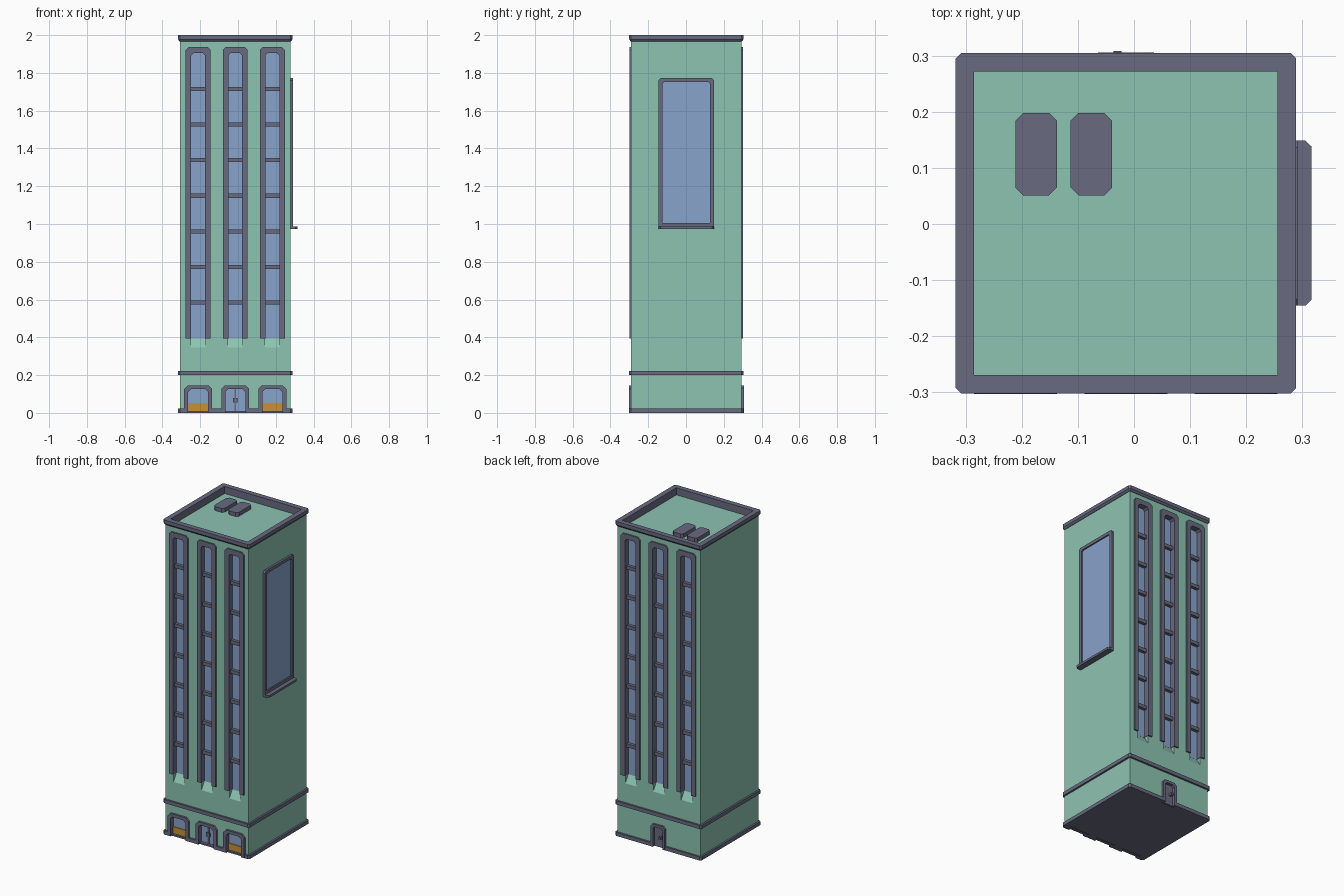
import bpy, bmesh

if "Cube" in bpy.data.objects:
    bpy.data.objects.remove(bpy.data.objects["Cube"])

CX, CY, H = -0.0145, 0.0015, 0.292      # building centre and wall half-width


def material(name, rgb):
    m = bpy.data.materials.new(name)
    m.diffuse_color = (*rgb, 1)
    m.use_nodes = True
    m.node_tree.nodes["Principled BSDF"].inputs["Base Color"].default_value = m.diffuse_color
    return m


GREEN = material("green_wall", (0.266, 0.546, 0.445))
DARK = material("slate_trim", (0.138, 0.147, 0.216))
GLASS = material("blue_glass", (0.25, 0.366, 0.597))
ORANGE = material("orange_panel", (0.578, 0.283, 0.038))


# wall coordinates: u along the wall, d depth into the wall, z up
def front(u, d, z):
    return (CX + u, CY - H + d, z)


def back(u, d, z):
    return (CX - u, CY + H - d, z)


def right(u, d, z):
    return (CX + H - d, CY + u, z)


def bridge(name, rings, mat, cyclic=False):
    """Skin a list of equal rings; cap the ends unless cyclic."""
    bm = bmesh.new()
    vs = [[bm.verts.new(p) for p in r] for r in rings]
    n = len(vs[0])
    pairs = list(zip(vs, vs[1:])) + ([(vs[-1], vs[0])] if cyclic else [])
    for a, b in pairs:
        for i in range(n):
            j = (i + 1) % n
            bm.faces.new((a[i], a[j], b[j], b[i]))
    if not cyclic:
        bm.faces.new(vs[0])
        bm.faces.new(vs[-1])
    bmesh.ops.remove_doubles(bm, verts=bm.verts, dist=1e-5)
    bmesh.ops.recalc_face_normals(bm, faces=bm.faces)
    me = bpy.data.meshes.new(name)
    bm.to_mesh(me)
    bm.free()
    me.materials.append(mat)
    ob = bpy.data.objects.new(name, me)
    bpy.context.collection.objects.link(ob)
    return ob


def octagon(cx, cy, hx, hy, c, z):
    pts = [(hx, -hy + c), (hx, hy - c), (hx - c, hy), (-hx + c, hy),
           (-hx, hy - c), (-hx, -hy + c), (-hx + c, -hy), (hx - c, -hy)]
    return [(cx + x, cy + y, z) for x, y in pts]


def slab(name, cx, cy, hx, hy, c, z0, z1, mat):
    return bridge(name, [octagon(cx, cy, hx, hy, c, z) for z in (z0, z1)], mat)


def block(name, wall, u0, u1, d0, d1, z0, z1, mat):
    return bridge(name, [[wall(u, d0, z0), wall(u, d1, z0), wall(u, d1, z1), wall(u, d0, z1)]
                         for u in (u0, u1)], mat)


def arch(u, h, z0, z1, c):
    return [(u - h, z0), (u - h, z1 - c), (u - h + c, z1),
            (u + h - c, z1), (u + h, z1 - c), (u + h, z0)]


def arch_frame(name, wall, u, ho, hi, z0, zo, zi, d0, d1, c):
    """Upside-down U frame with clipped top corners."""
    rings = [[wall(a, d0, b), wall(e, d0, f), wall(e, d1, f), wall(a, d1, b)]
             for (a, b), (e, f) in zip(arch(u, ho, z0, zo, c), arch(u, hi, z0, zi, c * 0.8))]
    return bridge(name, rings, DARK)


def pane(name, wall, u, h, z0, z1, c, d0, d1, mat):
    return bridge(name, [[wall(a, d, b) for a, b in arch(u, h, z0, z1, c)]
                         for d in (d0, d1)], mat)


def cut(target, cutter):
    m = target.modifiers.new("cut", "BOOLEAN")
    m.operation, m.solver, m.object = "DIFFERENCE", "EXACT", cutter
    bpy.context.view_layer.objects.active = target
    bpy.ops.object.modifier_apply(modifier="cut")
    bpy.data.objects.remove(cutter)


# main body with sunken roof, and the base plinth
body = slab("tower_body", CX, CY, H, H, 0, 0.01, 1.972, GREEN)
cut(body, slab("roof_cutter", CX, CY, 0.272, 0.272, 0, 1.955, 2.1, GREEN))
base = slab("base_plinth", CX, CY, 0.3035, 0.3035, 0.01, 0, 0.023, DARK)

# window strips on front and back
D = 0.03
for side, wall in (("front", front), ("back", back)):
    for k, u in enumerate((-0.1965, 0, 0.1965)):
        tag = f"{side}_strip_{k + 1}"
        prof = [(-0.02, 1.92), (D + 0.003, 1.92), (D + 0.003, 0.395), (D, 0.395), (-0.02, 0.312)]
        cut(body, bridge("cutter", [[wall(u + s, d, z) for d, z in prof]
                                    for s in (-0.039, 0.039)], GREEN))
        arch_frame(tag + "_frame", wall, u, 0.066, 0.037, 0.395, 1.936, 1.904, -0.009, D, 0.015)
        pane(tag + "_glass", wall, u, 0.0385, 0.393, 1.915, 0.01, D - 0.002, D + 0.002, GLASS)
        for i in range(7):
            z = 0.584 + i * 0.1885
            block(f"{tag}_bar_{i + 1}", wall, u - 0.038, u + 0.038, 0.008, D, z - 0.011, z + 0.011, DARK)

# street level shop windows and entrance
E = 0.02
for name, u in (("left_shop", -0.1965), ("entrance", 0), ("right_shop", 0.1965)):
    for target, h in ((body, 0.06), (base, 0.07)):
        cut(target, block("cutter", front, u - h, u + h, -0.05, E + 0.003, -0.02, 0.132, GREEN))
    arch_frame(name + "_frame", front, u, 0.074, 0.053, 0, 0.146, 0.127, -0.0125, E, 0.02)
    pane(name + "_glass", front, u, 0.058, 0.004, 0.131, 0.01, E - 0.002, E + 0.002, GLASS)
    block(name + "_sill", front, u - 0.054, u + 0.054, 0.0, E, 0, 0.01, DARK)
    if name != "entrance":
        block(name + "_panel", front, u - 0.053, u + 0.053, E - 0.008, E, 0.01, 0.052, ORANGE)
block("entrance_center_stile", front, -0.005, 0.005, E - 0.006, E, 0.01, 0.127, DARK)
block("entrance_handle", front, -0.012, 0.012, E - 0.012, E, 0.055, 0.08, DARK)

# back service door
for target, h in ((body, 0.04), (base, 0.045)):
    cut(target, block("cutter", back, -h, h, -0.05, 0.013, -0.02, 0.135, GREEN))
arch_frame("back_door_frame", back, 0, 0.05, 0.034, 0, 0.146, 0.13, -0.0125, 0.01, 0.015)
pane("back_door_panel", back, 0, 0.039, 0, 0.134, 0.01, 0.006, 0.011, DARK)
block("back_door_knob", back, 0.008, 0.022, -0.0145, 0.008, 0.06, 0.074, DARK)

# middle band and roof cornice
slab("middle_band", CX, CY, 0.3035, 0.3035, 0.01, 0.2, 0.223, DARK)
profile = [(0.29, 1.967, 0), (0.2945, 1.967, 0.003), (0.3035, 1.978, 0.01), (0.3035, 2.0, 0.01),
           (0.2705, 2.0, 0), (0.2705, 1.953, 0), (0.285, 1.953, 0)]
bridge("roof_cornice", [octagon(CX, CY, h, h, c, z) for h, z, c in profile], DARK, True)

# roof vents
for k, x in enumerate((-0.1745, -0.076)):
    slab(f"roof_vent_{k + 1}", x, 0.1245, 0.037, 0.0735, 0.014, 1.95, 1.98, DARK)

# large display panel on the right wall
arch_frame("display_frame", right, 0, 0.147, 0.125, 0.98, 1.772, 1.752, -0.0135, 0.005, 0.012)
block("display_bottom_rail", right, -0.127, 0.127, -0.0135, 0.005, 0.98, 1.005, DARK)
pane("display_glass", right, 0, 0.128, 0.99, 1.76, 0.01, -0.005, 0.003, GLASS)
sill = [(-0.147, 0.005), (-0.147, -0.028), (-0.137, -0.0385),
        (0.137, -0.0385), (0.147, -0.028), (0.147, 0.005)]
bridge("display_sill", [[right(u, d, z) for u, d in sill] for z in (0.973, 0.987)], DARK)
